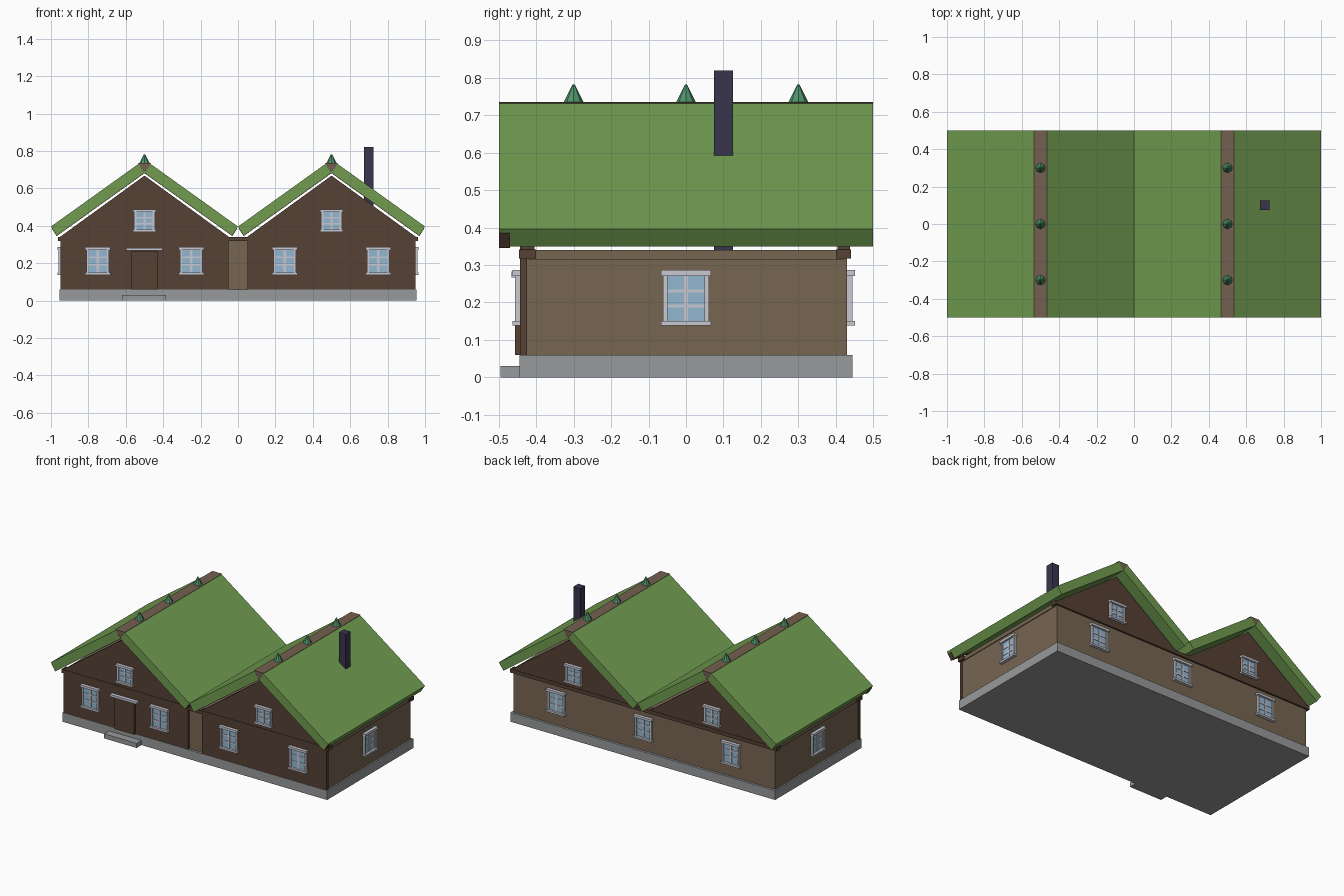
import bpy, bmesh, math
from mathutils import Matrix, Vector

if "Cube" in bpy.data.objects:
    bpy.data.objects.remove(bpy.data.objects["Cube"])


def material(name, rgb):
    m = bpy.data.materials.new(name)
    m.diffuse_color = (*rgb, 1)
    m.use_nodes = True
    m.node_tree.nodes["Principled BSDF"].inputs["Base Color"].default_value = m.diffuse_color
    return m


GRASS = material("grass green", (0.165, 0.335, 0.080))
BROWN = material("dark brown wood", (0.090, 0.052, 0.034))
TAN = material("tan wall", (0.185, 0.132, 0.083))
RIDGE = material("ridge wood", (0.175, 0.118, 0.080))
STONE = material("grey stone", (0.31, 0.32, 0.33))
WHITE = material("pale trim", (0.58, 0.58, 0.65))
GLASS = material("blue glass", (0.29, 0.47, 0.63))
IRON = material("dark chimney", (0.040, 0.036, 0.075))
FIR = material("fir green", (0.075, 0.29, 0.14))


def finish(name, bm, mats):
    bmesh.ops.recalc_face_normals(bm, faces=bm.faces)
    mesh = bpy.data.meshes.new(name)
    bm.to_mesh(mesh)
    bm.free()
    for m in mats:
        mesh.materials.append(m)
    ob = bpy.data.objects.new(name, mesh)
    bpy.context.collection.objects.link(ob)
    return ob


def add_box(bm, x0, x1, y0, y1, z0, z1, index=0):
    size = Vector((x1 - x0, y1 - y0, z1 - z0))
    mid = Vector((x0 + x1, y0 + y1, z0 + z1)) / 2
    res = bmesh.ops.create_cube(bm, size=1, matrix=Matrix.Translation(mid) @ Matrix.Diagonal((*size, 1)))
    for f in {f for v in res["verts"] for f in v.link_faces}:
        f.material_index = index


def box(name, mat, *bounds):
    bm = bmesh.new()
    add_box(bm, *bounds)
    return finish(name, bm, [mat])


def prism(name, mat, profile, y0, y1):
    """Extrude an x-z profile along y."""
    bm = bmesh.new()
    face = bm.faces.new([bm.verts.new((x, y0, z)) for x, z in profile])
    res = bmesh.ops.extrude_face_region(bm, geom=[face])
    verts = [g for g in res["geom"] if isinstance(g, bmesh.types.BMVert)]
    bmesh.ops.translate(bm, verts=verts, vec=(0, y1 - y0, 0))
    return finish(name, bm, [mat])


def window(name, loc, turn, width, z0, z1):
    """Six-pane window facing -y before it is turned about z."""
    bm = bmesh.new()
    h = width / 2
    post = 0.012
    add_box(bm, -h + 0.012, h - 0.012, -0.006, 0.002, z0 + 0.008, z1 - 0.008, 1)
    for s in (-1, 1):
        x = s * (h - 0.012)
        add_box(bm, x - post / 2, x + post / 2, -0.014, 0, z0 + 0.012, z1 - 0.014)
    add_box(bm, -h, h, -0.021, 0, z1 - 0.015, z1)
    add_box(bm, -h, h, -0.021, 0, z0, z0 + 0.012)
    add_box(bm, -0.006, 0.006, -0.010, 0, z0, z1)
    for k in (1, 2):
        z = z0 + 0.012 + (z1 - z0 - 0.027) * k / 3
        add_box(bm, -h + 0.012, h - 0.012, -0.009, 0, z - 0.004, z + 0.004)
    ob = finish(name, bm, [WHITE, GLASS])
    ob.location = loc
    ob.rotation_euler = (0, 0, turn)


# Base and body
box("foundation", STONE, -0.955, 0.955, -0.445, 0.445, 0, 0.06)
box("door_step", STONE, -0.62, -0.385, -0.495, -0.44, 0, 0.03)
box("walls", TAN, -0.945, 0.945, -0.43, 0.43, 0.06, 0.335)
box("wall_plate", TAN, -0.95, 0.95, -0.42, 0.42, 0.315, 0.34)

# End beams under the gables
box("front_beam", BROWN, -0.962, 0.962, -0.446, -0.40, 0.318, 0.341)
box("back_beam", BROWN, -0.962, 0.962, 0.40, 0.441, 0.318, 0.341)

# Door with its hood
box("door", BROWN, -0.57, -0.43, -0.457, -0.43, 0.06, 0.265)
box("door_hood", WHITE, -0.60, -0.405, -0.466, -0.43, 0.267, 0.282)

# Two matching house halves
for side, cx in (("left", -0.5), ("right", 0.5)):
    box(side + "_front_boarding", BROWN, cx - 0.45, cx + 0.45, -0.443, -0.425, 0.06, 0.325)
    gable = [(cx - 0.455, 0.338), (cx + 0.455, 0.338), (cx, 0.668)]
    prism(side + "_front_gable", BROWN, gable, -0.443, -0.405)
    prism(side + "_back_gable", BROWN, gable, 0.405, 0.438)

    # Roof slabs with square-cut ends, and front barge boards
    for slope, s in (("left", -1), ("right", 1)):
        slab = [(cx, 0.685), (cx + s * 0.032, 0.731), (cx + s * 0.5, 0.396), (cx + s * 0.468, 0.35)]
        prism(f"{side}_roof_{slope}_slope", GRASS, slab, -0.5, 0.5)
        board = [(cx, 0.681), (cx + s * 0.026, 0.718), (cx + s * 0.4955, 0.384), (cx + s * 0.4695, 0.345)]
        prism(f"{side}_barge_board_{slope}", BROWN, board, -0.499, -0.47)

    # Wedge-shaped ridge beam
    prism(side + "_ridge_beam", RIDGE, [(cx, 0.687), (cx + 0.035, 0.735), (cx - 0.035, 0.735)], -0.5, 0.5)

    # Little fir trees along the ridge
    for i, y in enumerate((-0.3, 0, 0.3)):
        bm = bmesh.new()
        bmesh.ops.create_cone(bm, cap_ends=True, segments=8, radius1=0.027, radius2=0.003,
                              depth=0.048, matrix=Matrix.Translation((cx, y, 0.758)))
        finish(f"{side}_fir_tree_{i + 1}", bm, [FIR])

    # Attic and side windows
    window(side + "_front_attic_window", (cx, -0.443, 0), 0, 0.123, 0.368, 0.488)
    window(side + "_back_attic_window", (cx, 0.438, 0), math.pi, 0.123, 0.368, 0.488)
    sign = 1 if cx > 0 else -1
    window(side + "_side_window", (sign * 0.945, 0, 0), sign * math.pi / 2, 0.134, 0.138, 0.286)

# Ground-floor windows
for i, x in enumerate((-0.75, -0.25, 0.25, 0.75)):
    window(f"front_window_{i + 1}", (x, -0.443, 0), 0, 0.134, 0.138, 0.286)
for i, x in enumerate((-0.63, 0, 0.63)):
    window(f"back_window_{i + 1}", (x, 0.43, 0), math.pi, 0.134, 0.138, 0.286)

# Chimney
box("chimney", IRON, 0.675, 0.725, 0.075, 0.125, 0.33, 0.82)
